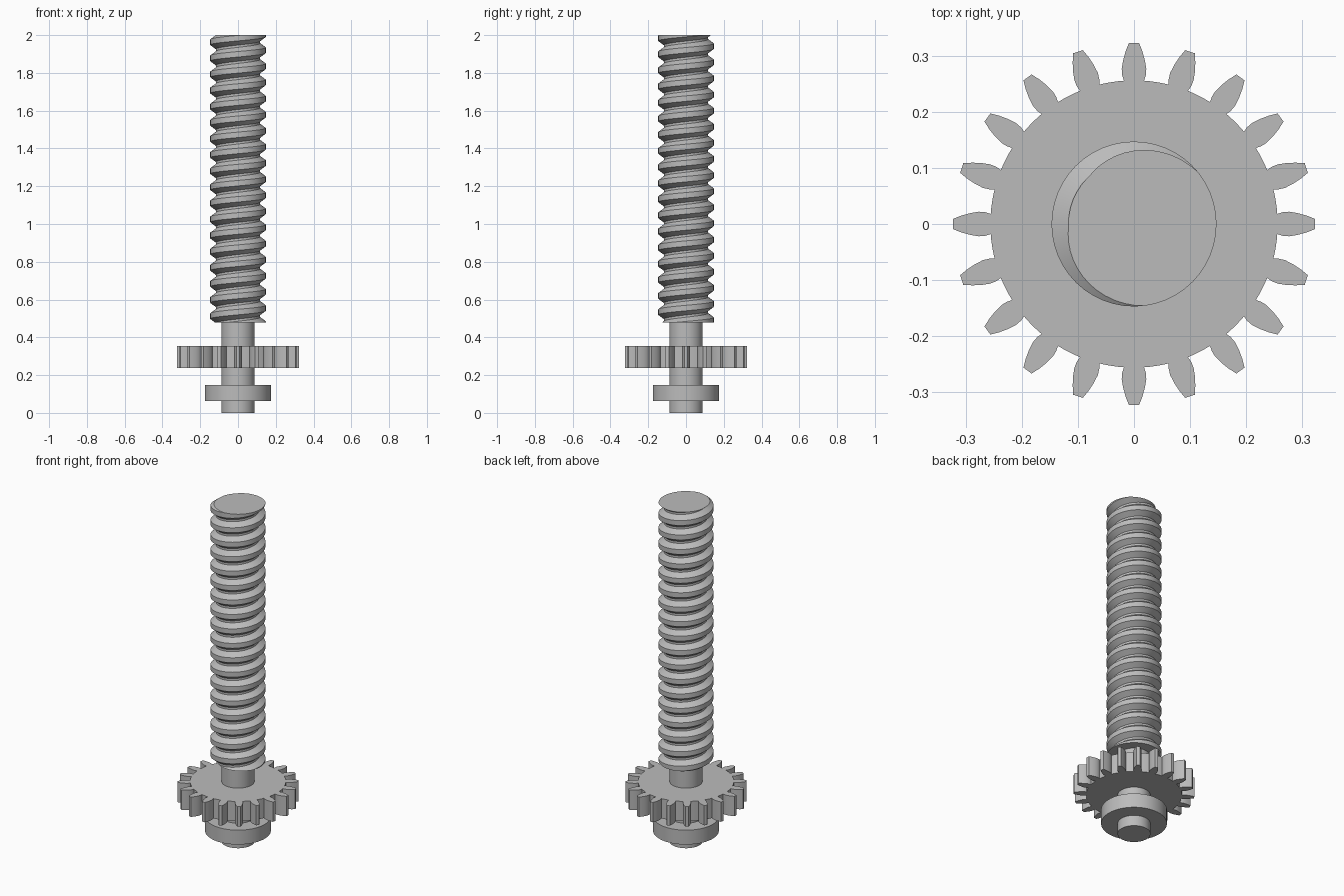
import bpy
import bmesh
import math
from mathutils import Vector

cube = bpy.data.objects.get("Cube")
if cube:
    bpy.data.objects.remove(cube, do_unlink=True)

grey = bpy.data.materials.new("plain_grey")
grey.use_nodes = True
COLOUR = (0.5, 0.5, 0.5, 1)
grey.diffuse_color = COLOUR
grey.node_tree.nodes["Principled BSDF"].inputs["Base Color"].default_value = COLOUR


def finish(bm, name, angle=30):
    """Turn a bmesh into a named, shaded object."""
    bmesh.ops.recalc_face_normals(bm, faces=bm.faces)
    mesh = bpy.data.meshes.new(name)
    bm.to_mesh(mesh)
    bm.free()
    mesh.materials.append(grey)
    obj = bpy.data.objects.new(name, mesh)
    bpy.context.collection.objects.link(obj)
    bpy.ops.object.select_all(action='DESELECT')
    obj.select_set(True)
    bpy.context.view_layer.objects.active = obj
    bpy.ops.object.shade_smooth_by_angle(angle=math.radians(angle))
    return obj


def cylinder(name, radius, z0, z1):
    bm = bmesh.new()
    bmesh.ops.create_cone(bm, cap_ends=True, segments=64, radius1=radius,
                          radius2=radius, depth=z1 - z0)
    bmesh.ops.translate(bm, verts=bm.verts, vec=(0, 0, (z0 + z1) / 2))
    return finish(bm, name)


def gear(name, teeth, body_radius, flank, z0, z1):
    """Outline from a half tooth given as (radius, half width), then extruded."""
    step = math.tau / teeth
    half = [(r, math.atan2(w, r)) for r, w in flank]
    outline = []
    for i in range(teeth):
        mid = i * step
        outline += [(r, mid - a) for r, a in half]
        outline += [(r, mid + a) for r, a in reversed(half)]
        outline += [(body_radius, mid + step * f) for f in (0.35, 0.5, 0.65)]
    bm = bmesh.new()
    face = bm.faces.new([bm.verts.new((r * math.cos(a), r * math.sin(a), z0))
                         for r, a in outline])
    result = bmesh.ops.extrude_face_region(bm, geom=[face])
    top = [v for v in result["geom"] if isinstance(v, bmesh.types.BMVert)]
    bmesh.ops.translate(bm, verts=top, vec=(0, 0, z1 - z0))
    return finish(bm, name)


def threaded_rod(name, root, crest, pitch, z0, z1, top_angle):
    """Right-handed trapezoidal thread, trimmed flat and capped at both ends."""
    seg = 48
    profile = [(-0.43, root), (-0.17, crest), (0.17, crest), (0.43, root)]
    turns = math.ceil((z1 - z0) / pitch) + 4
    start = z1 + 2 * pitch - turns * pitch
    bm = bmesh.new()
    rows = []
    for k in range(turns * seg + 1):
        a = top_angle + math.tau * k / seg
        z = start + pitch * k / seg
        rows.append([bm.verts.new((r * math.cos(a), r * math.sin(a), z + u * pitch))
                     for u, r in profile])
    for k in range(turns * seg):
        p, q = rows[k], rows[k + 1]
        for j in range(3):
            bm.faces.new((p[j], q[j], q[j + 1], p[j + 1]))
        # Root strip joins this turn to the one above
        if k + seg + 1 < len(rows):
            up, up_next = rows[k + seg], rows[k + seg + 1]
            bm.faces.new((p[3], q[3], up_next[0], up[0]))
    for z, normal in ((z0, -1), (z1, 1)):
        cut = bmesh.ops.bisect_plane(
            bm, geom=bm.verts[:] + bm.edges[:] + bm.faces[:], dist=1e-6,
            plane_co=Vector((0, 0, z)), plane_no=Vector((0, 0, normal)),
            clear_outer=True)
        rim = [e for e in cut["geom_cut"]
               if isinstance(e, bmesh.types.BMEdge) and e.is_boundary]
        bmesh.ops.holes_fill(bm, edges=rim, sides=0)
    return finish(bm, name)


# Plain shaft running through the collar and gear into the thread
cylinder("shaft", 0.088, 0, 0.5)
cylinder("collar", 0.176, 0.063, 0.148)

# Barrel-sided spur teeth
TOOTH = [(0.256, 0.018), (0.265, 0.021), (0.277, 0.022),
         (0.292, 0.0195), (0.308, 0.015), (0.323, 0.009)]
gear("spur_gear", 20, 0.256, TOOTH, 0.238, 0.355)

threaded_rod("threaded_rod", 0.117, 0.147, 0.0853, 0.479, 2.0, math.radians(-22))
